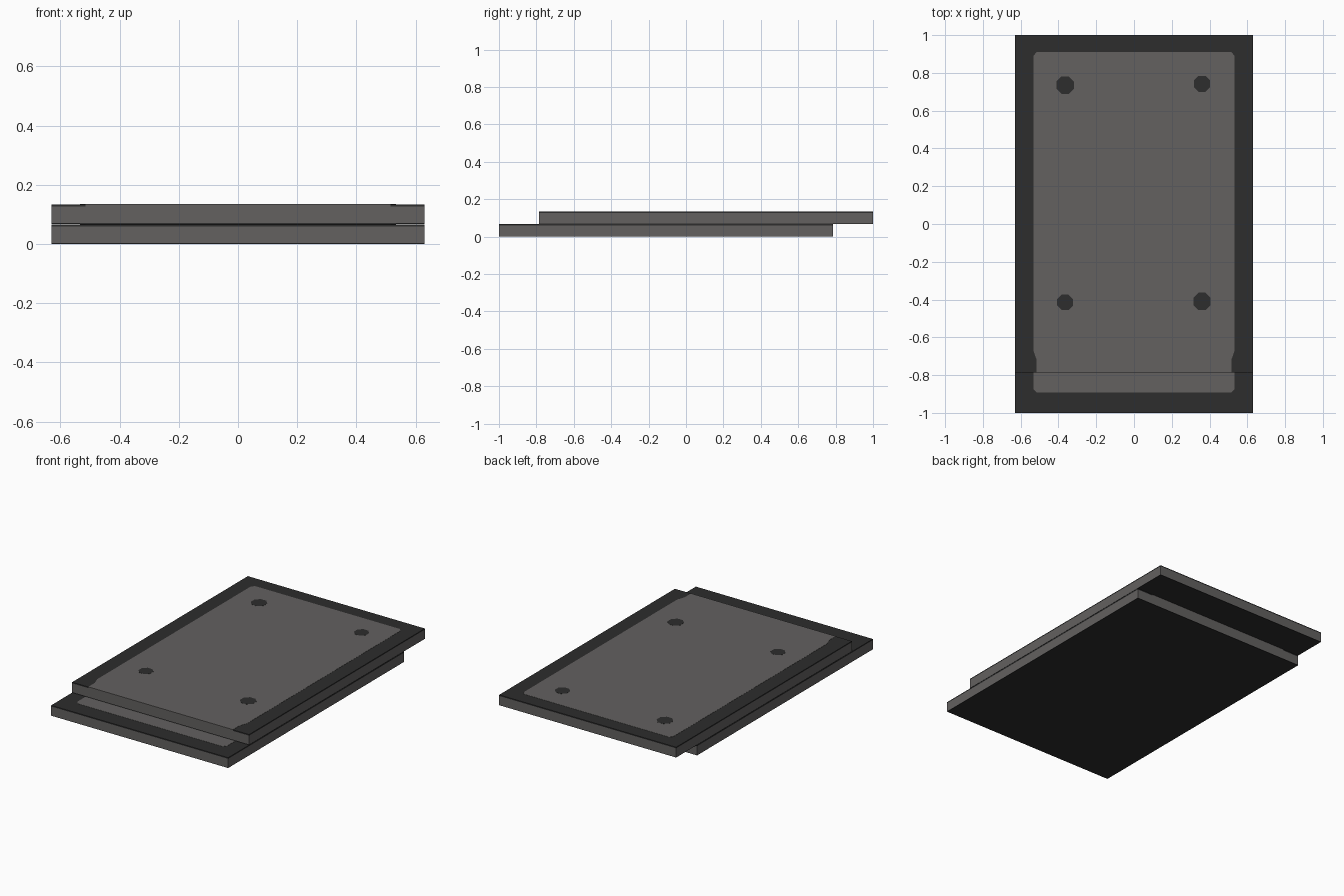
import bpy, bmesh, math
from mathutils import Matrix

if "Cube" in bpy.data.objects:
    bpy.data.objects.remove(bpy.data.objects["Cube"])

W, Y0, Y1 = 0.63, -0.787, 1.0      # half width, short end, long end
H, SKIN = 0.0675, 0.001            # slab pitch, painted panel thickness


def material(name, c):
    m = bpy.data.materials.new(name)
    m.diffuse_color = (*c, 1)
    m.use_nodes = True
    m.node_tree.nodes["Principled BSDF"].inputs["Base Color"].default_value = m.diffuse_color
    return m


GREY = material("warm grey", (0.125, 0.119, 0.117))
DARK = material("charcoal", (0.026, 0.026, 0.026))


def finish(bm, name, mats, matrix):
    bm.transform(matrix)
    bmesh.ops.recalc_face_normals(bm, faces=bm.faces)
    me = bpy.data.meshes.new(name)
    bm.to_mesh(me)
    bm.free()
    for m in mats:
        me.materials.append(m)
    ob = bpy.data.objects.new(name, me)
    bpy.context.collection.objects.link(ob)
    return ob


def plate(name, pts, z0, z1, mat, matrix):
    bm = bmesh.new()
    f = bm.faces.new([bm.verts.new((x, y, z0)) for x, y in pts])
    r = bmesh.ops.extrude_face_region(bm, geom=[f])
    for v in r["geom"]:
        if isinstance(v, bmesh.types.BMVert):
            v.co.z = z1
    finish(bm, name, [mat], matrix)


def slab(prefix, matrix, panel_end):
    top = H - SKIN
    # body: grey sides, dark top, bottom and edge bands
    bm = bmesh.new()
    bmesh.ops.create_cube(bm, size=1)
    for v in bm.verts:
        v.co.x *= 2 * W
        v.co.y = Y0 if v.co.y < 0 else Y1
        v.co.z = 0 if v.co.z < 0 else top
    for co, no in [((0, 0, 0.003), (0, 0, 1)), ((0, 0, 0.059), (0, 0, 1)),
                   ((-0.515, 0, 0), (1, 0, 0)), ((0.515, 0, 0), (1, 0, 0))]:
        bmesh.ops.bisect_plane(bm, geom=bm.verts[:] + bm.edges[:] + bm.faces[:],
                               plane_co=co, plane_no=no)
    bm.normal_update()
    for f in bm.faces:
        c = f.calc_center_median()
        band = c.z < 0.003 or c.z > 0.059
        wrapped = f.normal.y < -0.5 and abs(c.x) < 0.515 and c.z > 0.059
        f.material_index = 1 if band and not wrapped else 0
    finish(bm, prefix + "_slab", [GREY, DARK], matrix)

    # inlaid panel running out over the short end
    e = panel_end
    half = [(0.515, Y0), (0.515, -0.72), (0.533, -0.67), (0.533, e - 0.02), (0.515, e)]
    pts = half + [(-x, y) for x, y in reversed(half)]
    plate(prefix + "_panel", pts, top, H, GREY, matrix)

    # four dark spots
    for i, (x, y, r) in enumerate([(-0.365, 0.735, 0.05), (0.36, 0.742, 0.046),
                                   (-0.365, -0.415, 0.045), (0.36, -0.41, 0.05)]):
        ring = [(x + r * math.cos((k + .5) * math.pi / 4),
                 y + r * math.sin((k + .5) * math.pi / 4)) for k in range(8)]
        plate(f"{prefix}_spot_{i + 1}", ring, H, H + 0.0006, DARK, matrix)


# two identical slabs, the lower one turned end for end
slab("upper", Matrix.Translation((0, 0, H)), 0.91)
slab("lower", Matrix.Rotation(math.pi, 4, 'Z'), 0.893)
